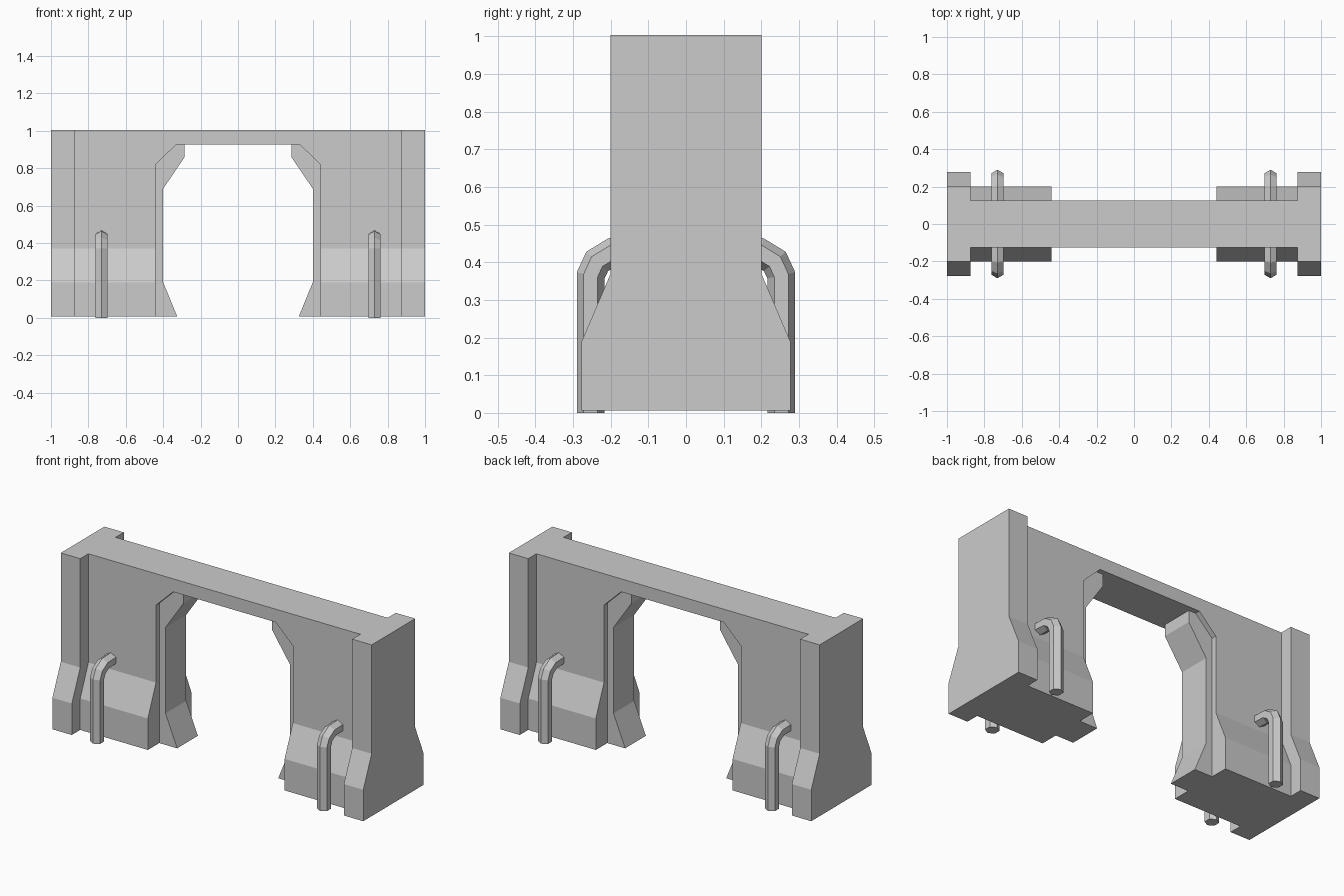
import bpy, bmesh, math
from mathutils import Vector

cube = bpy.data.objects.get("Cube")
if cube:
    bpy.data.objects.remove(cube, do_unlink=True)

grey = bpy.data.materials.new("concrete grey")
grey.use_nodes = True
colour = (0.6, 0.6, 0.6, 1)
grey.diffuse_color = colour
grey.node_tree.nodes["Principled BSDF"].inputs["Base Color"].default_value = colour

BOTTOM, TOP = 0.007, 1.003
FLARE_LOW, FLARE_HIGH = 0.19, 0.37
EDGE = 0.44        # half width of the opening
PYLON = 0.875      # inner face of the end pylons


def finish(name, bm):
    bmesh.ops.recalc_face_normals(bm, faces=bm.faces)
    mesh = bpy.data.meshes.new(name)
    bm.to_mesh(mesh)
    bm.free()
    mesh.materials.append(grey)
    obj = bpy.data.objects.new(name, mesh)
    bpy.context.collection.objects.link(obj)
    return obj


def loft(name, rings):
    """Join matching rings of points and cap both ends."""
    bm = bmesh.new()
    rows = [[bm.verts.new(p) for p in ring] for ring in rings]
    n = len(rows[0])
    for a, b in zip(rows, rows[1:]):
        for i in range(n):
            j = (i + 1) % n
            bm.faces.new((a[i], a[j], b[j], b[i]))
    bm.faces.new(rows[0])
    bm.faces.new(rows[-1])
    return finish(name, bm)


def along_x(name, profile, x0, x1):
    return loft(name, [[(x, y, z) for y, z in profile] for x in (x0, x1)])


def along_y(name, profile, half):
    return loft(name, [[(x, y, z) for x, z in profile] for y in (-half, half)])


def mirrored(points):
    """Complete a symmetric outline from its positive half."""
    return points + [(-a, b) for a, b in reversed(points)]


# Central wall with the chamfered opening
opening = [(EDGE, BOTTOM), (EDGE, 0.82), (0.33, 0.927)]
along_y("central_wall",
        mirrored([(PYLON, TOP), (PYLON, BOTTOM)] + opening), 0.125)

# Outlines of the end pylon, wall footing, opening lining and pipe
pylon = mirrored([(0.2, TOP), (0.2, FLARE_HIGH), (0.277, FLARE_LOW), (0.277, BOTTOM)])
footing = [(0.125, BOTTOM), (0.2, BOTTOM), (0.2, FLARE_LOW), (0.125, FLARE_HIGH)]
lining = opening + [(0.285, 0.927), (0.285, 0.86), (0.4, 0.69), (0.4, FLARE_LOW), (0.325, BOTTOM)]
pipe_path = [(0.253, 0), (0.253, 0.365), (0.236, 0.402), (0.195, 0.427), (0.12, 0.43)]


def pipe(name, x, side, radius=0.037):
    """Six-sided bent pipe swept in the y-z plane with mitred bends."""
    path = [Vector(p) for p in pipe_path]
    rings = []
    for i, p in enumerate(path):
        before = (p - path[i - 1]).normalized() if i else None
        after = (path[i + 1] - p).normalized() if i + 1 < len(path) else None
        tangent = ((before or after) + (after or before)).normalized()
        normal = Vector((tangent.y, -tangent.x))
        stretch = 1 / tangent.dot(before or after)
        ring = []
        for k in range(6):
            a = k * math.pi / 3
            q = p + normal * (radius * stretch * math.cos(a))
            ring.append((x + radius * math.sin(a), side * q.x, q.y))
        rings.append(ring)
    return loft(name, rings)


for sx, end in ((1, "left"), (-1, "right")):
    along_x(end + "_pylon", pylon, sx * PYLON, sx)
    along_y(end + "_opening_lining", [(sx * x, z) for x, z in lining], 0.095)
    for sy, face in ((-1, "front"), (1, "back")):
        along_x(f"{end}_{face}_footing", [(sy * y, z) for y, z in footing], sx * EDGE, sx * PYLON)
        pipe(f"{end}_{face}_pipe", sx * 0.73, sy)
